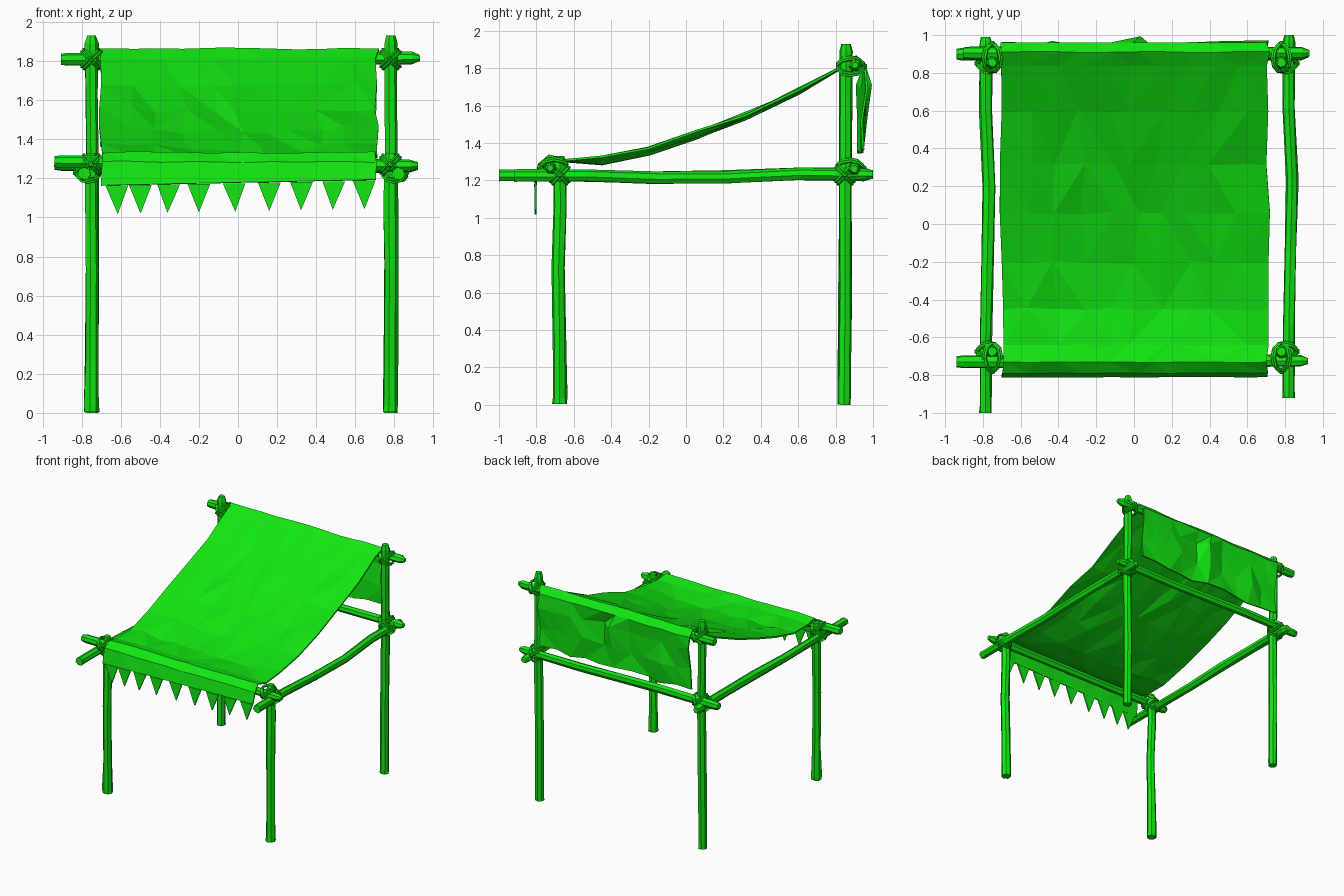
import bpy, bmesh, math, random
from mathutils import Vector

rng = random.Random(4)
cube = bpy.data.objects.get("Cube")
if cube:
    bpy.data.objects.remove(cube, do_unlink=True)

green = bpy.data.materials.new("bright green")
green.use_nodes = True
color = (0.006, 0.8, 0.006, 1)
green.diffuse_color = color
green.node_tree.nodes["Principled BSDF"].inputs["Base Color"].default_value = color


def finish(name, bm):
    bmesh.ops.recalc_face_normals(bm, faces=bm.faces)
    mesh = bpy.data.meshes.new(name)
    bm.to_mesh(mesh)
    bm.free()
    mesh.materials.append(green)
    obj = bpy.data.objects.new(name, mesh)
    bpy.context.collection.objects.link(obj)
    return obj


def tube(bm, points, radii, sides, closed=False, rough=0.0):
    """Sweep a polygon along a path, with optional hand-cut roughness."""
    pts = [Vector(p) for p in points]
    n = len(pts)
    axis = pts[-1] - pts[0]
    rings = []
    for i, p in enumerate(pts):
        if closed:
            t = (pts[(i + 1) % n] - pts[i - 1]).normalized()
            u = (p - sum(pts, Vector()) / n).normalized()
        else:
            t = axis.normalized()
            u = Vector((0, 0, 1)) if abs(t.z) < 0.7 else Vector((1, 0, 0))
        v = t.cross(u).normalized()
        u = v.cross(t)
        ring = []
        for k in range(sides):
            a = math.tau * k / sides
            r = radii[i] * (1 + rng.uniform(-rough, rough))
            ring.append(bm.verts.new(p + (u * math.cos(a) + v * math.sin(a)) * r))
        rings.append(ring)
    for i in range(n if closed else n - 1):
        a, b = rings[i], rings[(i + 1) % n]
        for k in range(sides):
            m = (k + 1) % sides
            bm.faces.new((a[k], a[m], b[m], b[k]))
    if not closed:
        bm.faces.new(rings[0])
        bm.faces.new(rings[-1])


def pole(name, start, end, radius, bends=(), foot=1.0, tip=0.7):
    """Rough wooden pole with chamfered ends; bends are (fraction, offset)."""
    a, b = Vector(start), Vector(end)
    length = (b - a).length
    stops = [(0, Vector()), (0.035 / length, Vector())]
    stops += [(f, Vector(o)) for f, o in bends]
    stops += [(1 - 0.04 / length, Vector()), (1, Vector())]
    radii = [radius * rng.uniform(0.94, 1.06) for _ in stops]
    radii[0], radii[1], radii[-1] = radius * foot, radius * max(foot, 1), radius * tip
    bm = bmesh.new()
    tube(bm, [a.lerp(b, f) + o for f, o in stops], radii, 7, rough=0.1)
    finish(name, bm)


def lashing(name, center, along, depth_axis, depth):
    """Two crossed rope loops and a knot around a joint."""
    c, h, d = Vector(center), Vector(along), Vector(depth_axis)
    bm = bmesh.new()
    for s in (-1, 1):
        diag = (h + Vector((0, 0, s))).normalized()
        for shift in (-0.008, 0.008):
            mid = c + (h - Vector((0, 0, s))).normalized() * shift
            loop = [mid + diag * math.cos(math.tau * k / 10) * 0.062
                    + d * math.sin(math.tau * k / 10) * depth for k in range(10)]
            tube(bm, loop, [0.009] * 10, 5, closed=True)
    knot = bmesh.ops.create_icosphere(bm, subdivisions=1, radius=0.02)["verts"]
    bmesh.ops.translate(bm, verts=knot, vec=c + d * depth)
    finish(name, bm)


# Upright posts, side rails and their lashings
for side, px, rx in (("right", -0.75, -0.785), ("left", 0.78, 0.82)):
    out = math.copysign(1, px)
    pole("front_post_" + side, (px, -0.675, 0.005), (px, -0.675, 1.33), 0.035,
         [(0.2, (0, 0, 0)), (0.55, (0.004, -0.006, 0)), (0.8, (0, 0.004, 0))], foot=1.15)
    pole("back_post_" + side, (px, 0.845, 0), (px, 0.855, 1.93), 0.035,
         [(0.3, (0, 0.003, 0)), (0.6, (0.006, 0, 0)), (0.85, (0, 0, 0))])
    y0, y1 = (-1, 0.99) if side == "right" else (-0.92, 1)
    pole("side_rail_" + side, (rx, y0, 1.225), (rx, y1, 1.23), 0.034,
         [(0.2, (0, 0, 0)), (0.4, (0.008, 0, -0.015)), (0.6, (0.018, 0, -0.012)),
          (0.8, (0, 0, 0.005))], tip=0.75)
    for spot, y, z, s in (("front", -0.705, 1.27, -1), ("back_low", 0.875, 1.265, 1),
                          ("back_top", 0.88, 1.81, 1)):
        lashing(f"{spot}_lashing_{side}", (px, y, z), (1, 0, 0), (0, s, 0), 0.072)
    for spot, y in (("front", -0.675), ("back", 0.85)):
        lashing(f"{spot}_rail_lashing_{side}", ((px + rx) / 2, y, 1.23), (0, 1, 0),
                (out, 0, 0), 0.06)

# Cross bars
pole("front_bar", (-0.94, -0.73, 1.285), (0.92, -0.725, 1.265), 0.034,
     [(0.3, (0, 0, 0)), (0.7, (0, 0.005, 0))], foot=0.9, tip=0.5)
pole("back_top_bar", (-0.905, 0.905, 1.81), (0.93, 0.905, 1.815), 0.034,
     [(0.3, (0, 0, 0)), (0.7, (0, 0, 0))], foot=0.9, tip=0.5)
pole("back_low_bar", (-0.94, 0.9, 1.27), (0.92, 0.9, 1.26), 0.034,
     [(0.3, (0, 0, 0.006)), (0.7, (0, 0, -0.006))], foot=0.8, tip=0.6)

# Cloth: back flap, over the bar, sagging roof, then front valance (y, z)
profile = [(0.93, 1.36), (0.945, 1.53), (0.955, 1.7), (0.955, 1.81), (0.91, 1.858),
           (0.84, 1.81), (0.6, 1.685), (0.32, 1.555), (0.06, 1.455), (-0.2, 1.37),
           (-0.45, 1.315), (-0.64, 1.305), (-0.73, 1.328), (-0.785, 1.28), (-0.805, 1.175)]
cols = 10
bm = bmesh.new()
grid = []
for j, (y, z) in enumerate(profile):
    row = []
    for i in range(cols + 1):
        f = i / cols
        edge = i in (0, cols)
        x = -0.7 + 1.41 * f + rng.uniform(-1, 1) * (0.012 if edge else 0.035)
        roof, flap = 5 < j < 11, j < 3
        amount = 0.016 if roof else 0.018 if flap else 0.005
        dy = rng.uniform(-amount, amount) * (1 if flap else 0.5)
        dz = rng.uniform(-amount, amount)
        if roof:
            dz -= 0.02 * math.sin(math.pi * f)
        if flap and i in (5, 6):
            dy += 0.03 if i == 5 else -0.025
        if j == len(profile) - 1:
            dz = -0.012 + 0.03 * f
        row.append(bm.verts.new((x, y + dy, z + dz)))
    grid.append(row)
for j in range(len(profile) - 1):
    for i in range(cols):
        a, b, c, d = grid[j][i], grid[j][i + 1], grid[j + 1][i + 1], grid[j + 1][i]
        if rng.random() < 0.5:
            bm.faces.new((a, b, c))
            bm.faces.new((a, c, d))
        else:
            bm.faces.new((a, b, d))
            bm.faces.new((b, c, d))
cloth = finish("canopy_cloth", bm)
thick = cloth.modifiers.new("thickness", "SOLIDIFY")
thick.thickness = 0.012
thick.offset = 0

# Pointed trim below the valance
bm = bmesh.new()
for x in (-0.62, -0.5, -0.355, -0.2, -0.02, 0.16, 0.325, 0.49, 0.645):
    top = 1.175 + 0.02 * x
    outline = [(x - 0.058, top), (x + 0.058, top), (x + rng.uniform(-0.008, 0.008), top - 0.145)]
    front = bm.faces.new([bm.verts.new((u, -0.81, w)) for u, w in outline])
    ext = bmesh.ops.extrude_face_region(bm, geom=[front])["geom"]
    bmesh.ops.translate(bm, vec=(0, 0.012, 0),
                        verts=[g for g in ext if isinstance(g, bmesh.types.BMVert)])
finish("pennant_trim", bm)
